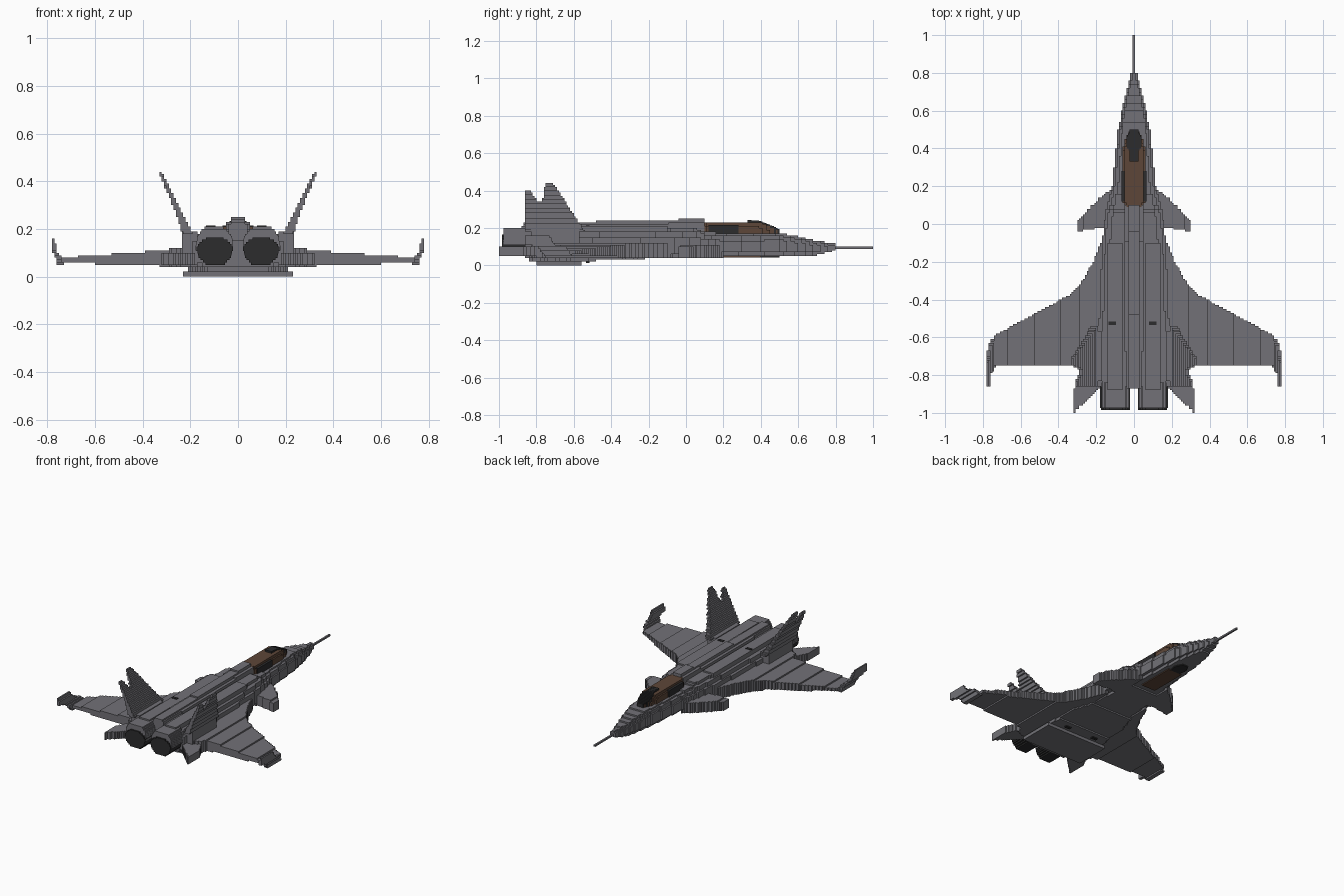
import bpy
import bmesh
from mathutils import Vector, Matrix

if "Cube" in bpy.data.objects:
    bpy.data.objects.remove(bpy.data.objects["Cube"], do_unlink=True)

UNIT = 0.01  # edge of one small block


def material(name, rgb):
    m = bpy.data.materials.new(name)
    m.use_nodes = True
    m.diffuse_color = (*rgb, 1)
    m.node_tree.nodes["Principled BSDF"].inputs["Base Color"].default_value = (*rgb, 1)
    return m


GREY = material("airframe grey", (0.17, 0.167, 0.185))
DARK = material("dark metal", (0.025, 0.025, 0.026))
BROWN = material("tinted glass brown", (0.11, 0.062, 0.04))


def sample(keys, t):
    """Values at t, interpolated between neighbouring keys."""
    for a, b in zip(keys, keys[1:]):
        if t <= b[0]:
            f = (t - a[0]) / (b[0] - a[0])
            return [p + (q - p) * f for p, q in zip(a[1:], b[1:])]
    return keys[-1][1:]


def add_box(bm, lo, hi):
    lo, hi = Vector(lo), Vector(hi)
    size = Matrix.Diagonal((*(hi - lo), 1))
    bmesh.ops.create_cube(bm, size=1, matrix=Matrix.Translation((lo + hi) / 2) @ size)


def finish(name, bm, mat, mirror):
    mesh = bpy.data.meshes.new(name)
    bm.to_mesh(mesh)
    bm.free()
    mesh.materials.append(mat)
    obj = bpy.data.objects.new(name, mesh)
    bpy.context.collection.objects.link(obj)
    if mirror:
        obj.modifiers.new("Mirror", 'MIRROR').use_mirror_merge = False
    return obj


def box(name, lo, hi, mat=GREY, mirror=False):
    bm = bmesh.new()
    add_box(bm, lo, hi)
    return finish(name, bm, mat, mirror)


def stepped(name, axis, keys, mat=GREY, mirror=False, step=UNIT, tiers=((0, 1, 1),), snap=True):
    """Stack of blocks along an axis; keys give both other ranges at each station.
    Tiers split the last range and scale the first one about its middle."""
    bm = bmesh.new()
    start, end = keys[0][0], keys[-1][0]
    count = max(1, round((end - start) / step))
    others = [i for i in range(3) if i != axis]

    def grid(a, b):
        if not snap:
            return a, b
        a, b = round(a / UNIT) * UNIT, round(b / UNIT) * UNIT
        return a, max(b, a + UNIT)

    for i in range(count):
        t0 = start + (end - start) * i / count
        t1 = start + (end - start) * (i + 1) / count
        a0, a1, b0, b1 = sample(keys, (t0 + t1) / 2)
        mid, half = (a0 + a1) / 2, (a1 - a0) / 2
        for f0, f1, width in tiers:
            lo, hi = [0, 0, 0], [0, 0, 0]
            lo[axis], hi[axis] = t0, t1
            lo[others[0]], hi[others[0]] = grid(mid - half * width, mid + half * width)
            lo[others[1]], hi[others[1]] = grid(b0 + (b1 - b0) * f0, b0 + (b1 - b0) * f1)
            add_box(bm, lo, hi)
    return finish(name, bm, mat, mirror)


def centred(rows):
    """Rows of y, half width, bottom, top become keys along y."""
    return [(y, -h, h, z0, z1) for y, h, z0, z1 in rows]


# Fuselage and nose
stepped("fuselage", 1, centred([
    (-.86, .19, .04, .2), (-.5, .185, .04, .2), (-.1, .17, .04, .2), (.06, .15, .04, .2),
    (.1, .14, .045, .18), (.2, .115, .05, .17), (.4, .095, .05, .17), (.5, .085, .05, .175),
    (.6, .065, .05, .155), (.7, .04, .055, .13), (.77, .02, .07, .115), (.8, .015, .08, .11)]),
    step=.02, tiers=((0, .15, .8), (.15, .7, 1), (.7, .88, .9), (.88, 1, .75)))
box("nose_probe", (-.007, .78, .088), (.005, 1, .1))

# Spine, hump and engine housings on the back
stepped("spine", 1, centred([(-.87, .04, .15, .23), (-.5, .05, .15, .235), (.1, .05, .15, .24)]),
        step=.1, tiers=((0, .85, 1), (.85, 1, .7)))
box("spine_hump", (-.03, -.04, .2), (.03, .1, .25))
box("engine_housing", (.06, -.88, .15), (.14, -.1, .21), mirror=True)
box("fin_fairing", (.17, -.83, .08), (.235, -.57, .19), mirror=True)

# Belly
stepped("belly", 1, centred([(-.84, .17, .02, .06), (-.6, .28, .02, .06),
                             (-.35, .26, .03, .06), (-.1, .15, .04, .06)]),
        step=.02, tiers=((0, .5, .75), (.5, 1, 1)))
box("belly_plate", (-.23, -.8, 0), (.23, -.56, .022))

# Wings, canards and tailplanes
stepped("wing", 0, [(.15, -.83, -.06, .04, .115), (.18, -.83, -.11, .04, .115),
                    (.22, -.82, -.21, .04, .115), (.28, -.8, -.31, .04, .115),
                    (.29, -.75, -.32, .04, .115), (.33, -.75, -.37, .045, .11),
                    (.46, -.75, -.44, .05, .1), (.6, -.75, -.515, .055, .09),
                    (.74, -.75, -.59, .06, .08)], mirror=True)
stepped("winglet", 2, [(.05, .73, .76, -.76, -.61), (.1, .75, .77, -.79, -.64),
                       (.11, .76, .785, -.86, -.7), (.16, .77, .785, -.86, -.73)], mirror=True)
stepped("canard", 0, [(.1, -.04, .2, .04, .11), (.18, -.02, .14, .04, .11),
                      (.24, -.03, .08, .04, .11), (.3, -.04, .02, .04, .1)], mirror=True)
stepped("tailplane", 0, [(.17, -.86, -.75, .05, .1), (.28, -.96, -.8, .05, .1),
                         (.32, -1, -.88, .05, .1)], mirror=True)

# Canted tail fins with a notched trailing edge
stepped("tail_fin", 2, [(.18, .19, .23, -.86, -.54), (.33, .265, .285, -.86, -.64),
                        (.34, .27, .29, -.77, -.645), (.44, .32, .335, -.75, -.71)], mirror=True)
stepped("tail_fin_rear_tip", 2, [(.33, .265, .285, -.86, -.79), (.4, .3, .315, -.86, -.83)],
        mirror=True)

# Engine nozzles under grey shrouds
stepped("nozzle", 2, [(.05, .06, .13, -.985, -.84), (.08, .03, .165, -.985, -.84),
                      (.12, .02, .175, -.985, -.84), (.145, .035, .16, -.985, -.84),
                      (.165, .07, .125, -.985, -.84)], DARK, mirror=True, snap=False)
stepped("nozzle_shroud", 2, [(.11, .02, .18, -.975, -.84), (.17, .025, .17, -.975, -.84),
                             (.2, .05, .15, -.975, -.84)], mirror=True, snap=False)

# Canopy, windscreen and side panels
stepped("canopy", 1, centred([(.09, .045, .16, .235), (.13, .06, .16, .235), (.38, .06, .16, .235),
                              (.44, .05, .16, .21), (.49, .03, .16, .19)]),
        BROWN, step=.02, tiers=((0, .65, 1), (.65, 1, .85)))
stepped("windscreen", 1, centred([(.33, .025, .19, .243), (.39, .025, .18, .238),
                                  (.41, .04, .17, .232), (.46, .04, .165, .212),
                                  (.5, .02, .16, .193)]), DARK, snap=False)
box("canopy_side_panel", (.05, .12, .17), (.066, .28, .215), DARK, mirror=True)

# Flush panels below the nose and small vents
stepped("lower_glass", 1, centred([(.14, .05, .043, .052), (.4, .055, .043, .052)]),
        BROWN, step=.26, snap=False)
stepped("lower_sensor", 1, centred([(.4, .035, .043, .052), (.45, .045, .043, .052),
                                    (.5, .02, .043, .052)]), DARK, snap=False)
for x in (-.115, .1):
    box("upper_vent", (x - .02, -.535, .205), (x + .02, -.515, .214), DARK)
    box("lower_vent", (x - .02, -.535, .013), (x + .02, -.515, .022), DARK)
